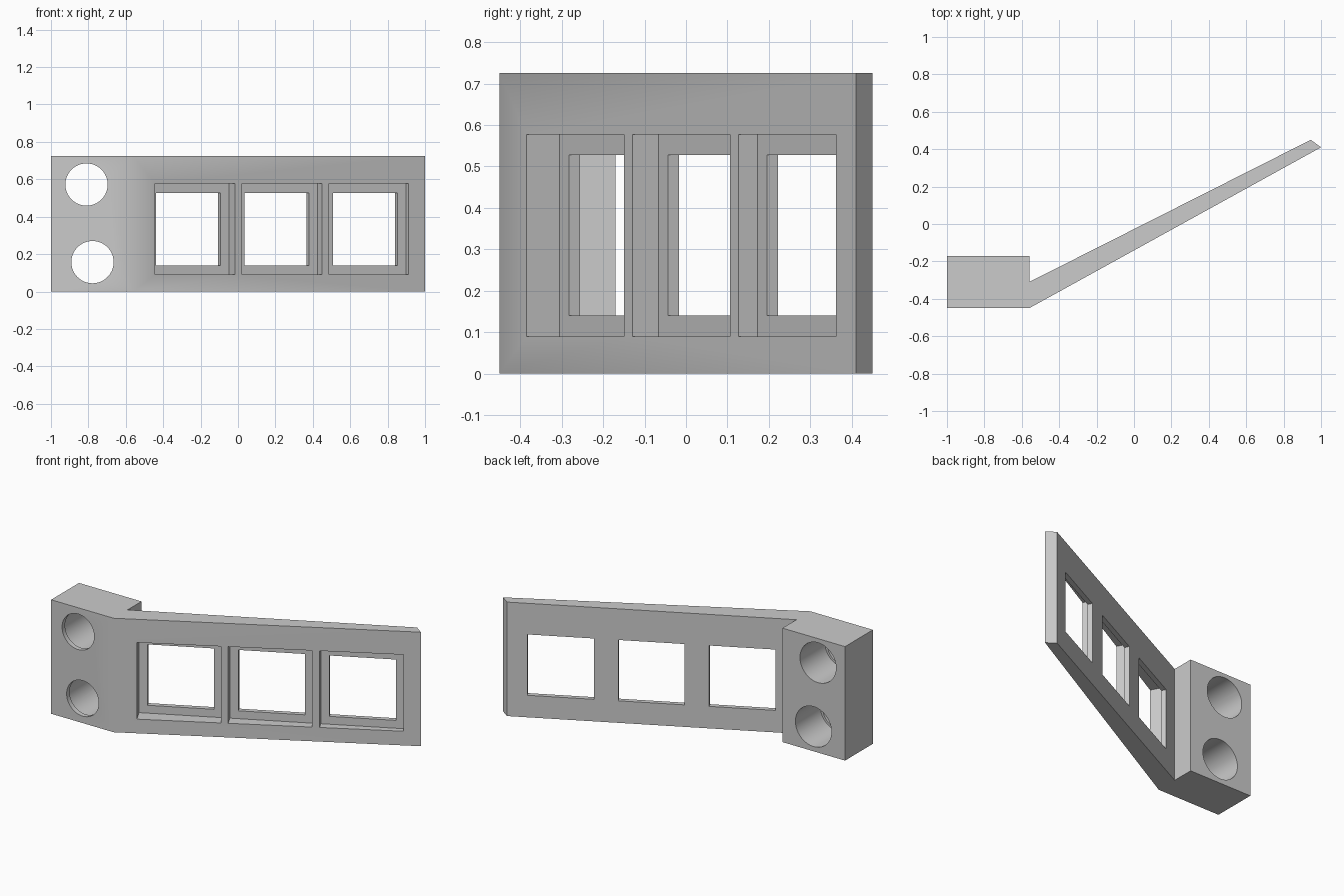
import bpy, bmesh, math
from mathutils import Matrix, Vector

cube = bpy.data.objects.get("Cube")
if cube:
    bpy.data.objects.remove(cube, do_unlink=True)

HEIGHT = 0.725
HINGE = Vector((-0.56, -0.31, 0))            # where the rear of the arm meets the block
ARM_ANGLE = math.atan2(0.76, 1.505)          # direction of the arm's rear face

grey = bpy.data.materials.new("light grey")
grey.use_nodes = True
grey.diffuse_color = (0.6, 0.6, 0.6, 1)
grey.node_tree.nodes["Principled BSDF"].inputs["Base Color"].default_value = (0.6, 0.6, 0.6, 1)


def make_object(name, bm):
    bmesh.ops.recalc_face_normals(bm, faces=bm.faces)
    mesh = bpy.data.meshes.new(name)
    bm.to_mesh(mesh)
    bm.free()
    mesh.materials.append(grey)
    obj = bpy.data.objects.new(name, mesh)
    bpy.context.collection.objects.link(obj)
    return obj


def cut(body, cutter):
    """Subtract a cutter from the body, then discard it."""
    cutter.hide_render = True
    mod = body.modifiers.new("cut", 'BOOLEAN')
    mod.operation, mod.solver, mod.object = 'DIFFERENCE', 'EXACT', cutter
    bpy.context.view_layer.objects.active = body
    bpy.ops.object.modifier_apply(modifier=mod.name)
    bpy.data.objects.remove(cutter, do_unlink=True)


def arm_box(u, width, z0, z1, n0, n1):
    """Box in the arm's frame: u along the arm, n away from its rear face."""
    bm = bmesh.new()
    bmesh.ops.create_cube(bm, size=1)
    place = (Matrix.Translation(HINGE) @ Matrix.Rotation(ARM_ANGLE, 4, 'Z')
             @ Matrix.Translation((u, (n0 + n1) / 2, (z0 + z1) / 2))
             @ Matrix.Diagonal((width, n1 - n0, z1 - z0, 1)))
    bm.transform(place)
    return make_object("window_cutter", bm)


def bore(x, z, radius, y0, y1):
    bm = bmesh.new()
    bmesh.ops.create_cone(bm, cap_ends=True, segments=64, radius1=radius,
                          radius2=radius, depth=y1 - y0)
    bm.transform(Matrix.Translation((x, (y0 + y1) / 2, z)) @ Matrix.Rotation(math.pi / 2, 4, 'X'))
    return make_object("bore_cutter", bm)


# Mounting block and tapering angled arm, extruded from the plan outline
outline = [(-1, -0.45), (-0.56, -0.45), (1, 0.41), (0.945, 0.45),
           (-0.56, -0.31), (-0.56, -0.17), (-1, -0.17)]
bm = bmesh.new()
base = bm.faces.new([bm.verts.new((x, y, 0)) for x, y in outline])
top = bmesh.ops.extrude_face_region(bm, geom=[base])["geom"]
bmesh.ops.translate(bm, vec=(0, 0, HEIGHT), verts=[v for v in top if isinstance(v, bmesh.types.BMVert)])
bracket = make_object("angled_switch_bracket", bm)

# Three stepped windows: wide front recess, smaller opening through the rear
for i in range(3):
    u = 0.3145 + i * 0.5295
    cut(bracket, arm_box(u, 0.487, 0.09, 0.577, -0.25, -0.03))
    cut(bracket, arm_box(u, 0.387, 0.14, 0.527, -0.2, 0.05))

# Two bolt holes, each with a narrow lip at the front
for x, z in [(-0.81, 0.572), (-0.778, 0.157)]:
    cut(bracket, bore(x, z, 0.113, -0.6, 0))
    cut(bracket, bore(x, z, 0.127, -0.42, 0))

bpy.ops.object.select_all(action='DESELECT')
bracket.select_set(True)
bpy.context.view_layer.objects.active = bracket
bpy.ops.object.shade_smooth_by_angle(angle=math.radians(30))
